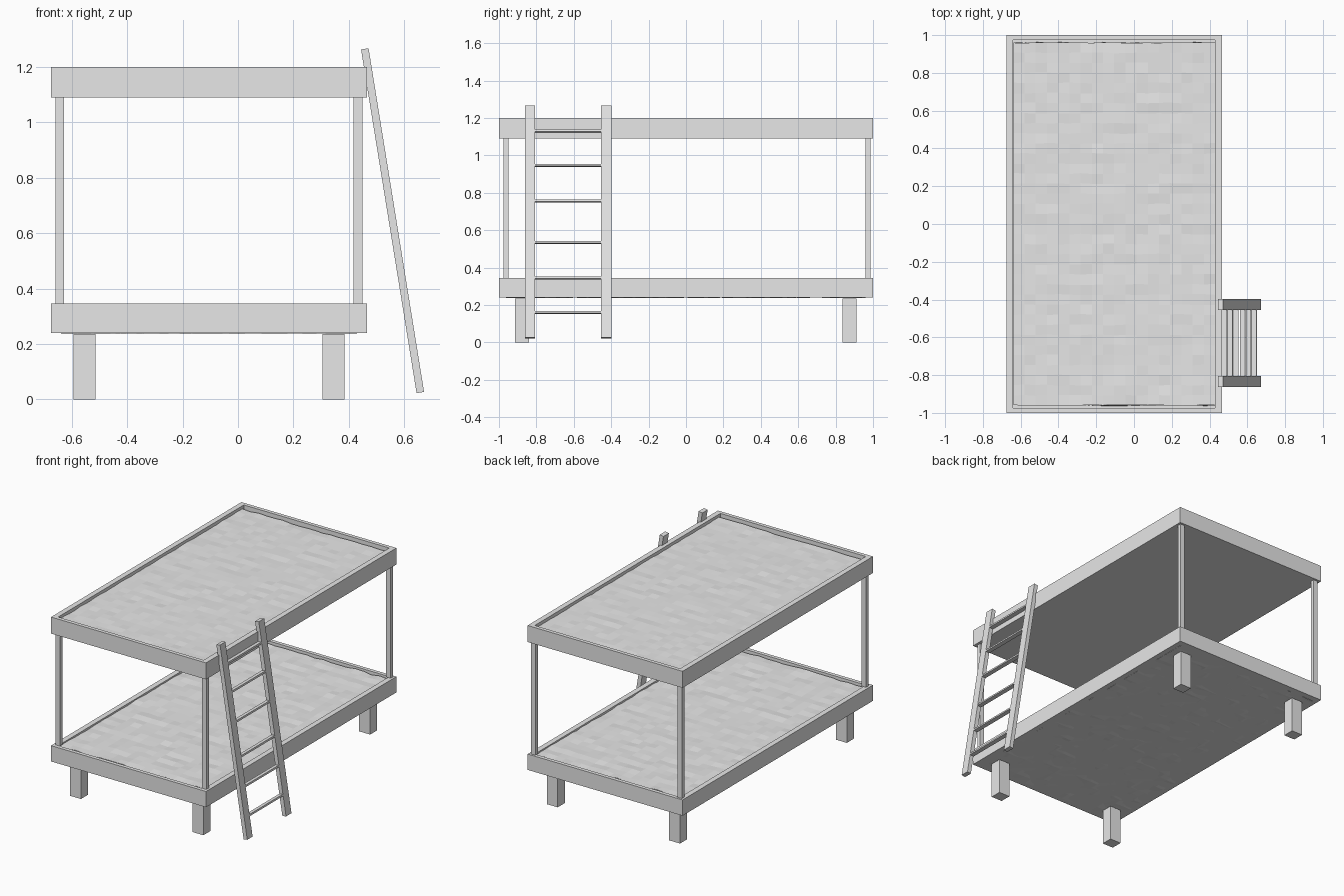
import bpy, bmesh, random
from mathutils import Matrix, Vector

random.seed(4)
cube = bpy.data.objects.get("Cube")
if cube:
    bpy.data.objects.remove(cube, do_unlink=True)

grey = bpy.data.materials.new("plain grey")
grey.use_nodes = True
colour = (0.8, 0.8, 0.8, 1)
grey.diffuse_color = colour
grey.node_tree.nodes["Principled BSDF"].inputs["Base Color"].default_value = colour


def finish(name, bm):
    bmesh.ops.recalc_face_normals(bm, faces=bm.faces)
    mesh = bpy.data.meshes.new(name)
    bm.to_mesh(mesh)
    bm.free()
    mesh.materials.append(grey)
    obj = bpy.data.objects.new(name, mesh)
    bpy.context.collection.objects.link(obj)
    return obj


def box_mesh(x0, x1, y0, y1, z0, z1):
    bm = bmesh.new()
    centre = Vector((x0 + x1, y0 + y1, z0 + z1)) / 2
    size = Matrix.Diagonal((x1 - x0, y1 - y0, z1 - z0, 1))
    bmesh.ops.create_cube(bm, size=1, matrix=Matrix.Translation(centre) @ size)
    return bm


def box(name, *bounds):
    return finish(name, box_mesh(*bounds))


MID = -0.105  # centre line of the bed, offset by the ladder


def bed_frame(name, z0, z1):
    """Shallow tray with a thin rim."""
    bm = box_mesh(MID - 0.57, MID + 0.57, -1, 1, z0, z1)
    top = max(bm.faces, key=lambda f: f.calc_center_median().z)
    bmesh.ops.inset_region(bm, faces=[top], thickness=0.03)
    for v in top.verts:
        v.co.x = MID + (0.535 if v.co.x > MID else -0.535)
        v.co.y = 0.975 if v.co.y > 0 else -0.975
    floor = bmesh.ops.extrude_face_region(bm, geom=[top])["geom"]
    bm.faces.remove(top)
    for v in floor:
        if isinstance(v, bmesh.types.BMVert):
            v.co.z = z0 + 0.01
    finish(name, bm)


def mattress(name, z0, z1, bump):
    """Slab cut into a grid and gently dented."""
    bm = box_mesh(MID - 0.534, MID + 0.534, -0.96, 0.96, z0, z1)
    for axis, cuts in ((0, 17), (1, 35)):
        edges = [e for e in bm.edges
                 if abs(e.verts[0].co[axis] - e.verts[1].co[axis]) > 0.5]
        bmesh.ops.subdivide_edges(bm, edges=edges, cuts=cuts, use_grid_fill=True)
    for v in bm.verts:
        v.co.z += random.uniform(-bump, bump)
        v.co.y += random.uniform(-bump, bump)
    finish(name, bm)


# Two bunks
bed_frame("lower_frame", 0.24, 0.345)
bed_frame("upper_frame", 1.09, 1.2)
mattress("lower_mattress", 0.241, 0.335, 0.004)
mattress("upper_mattress", 1.104, 1.18, 0.003)

# Legs and corner posts
for side, leg_x, post_x in (("right", -0.555, -0.644), ("left", 0.345, 0.434)):
    for end, leg_y, post_y in (("front", -0.877, -0.962), ("back", 0.875, 0.973)):
        box(f"{end}_{side}_leg", leg_x - 0.04, leg_x + 0.04,
            leg_y - 0.037, leg_y + 0.037, 0, 0.235)
        box(f"{end}_{side}_post", post_x - 0.016, post_x + 0.016,
            post_y - 0.013, post_y + 0.013, 0.345, 1.09)

# Leaning ladder: parts are made upright, then tilted about its foot
foot, head = Vector((0.6585, 0, 0.0243)), Vector((0.458, 0, 1.2655))
lean = head - foot
up = lean.normalized()
tilt = Vector((0, 0, 1)).rotation_difference(up).to_matrix().to_4x4()
place = Matrix.Translation(foot) @ tilt


def ladder_part(name, half_x, y0, y1, z0, z1):
    bm = box_mesh(-half_x, half_x, y0, y1, z0, z1)
    bmesh.ops.transform(bm, matrix=place, verts=bm.verts)
    finish(name, bm)


ladder_part("ladder_front_rail", 0.0137, -0.862, -0.806, 0, lean.length)
ladder_part("ladder_back_rail", 0.0137, -0.455, -0.398, 0, lean.length)
for i, height in enumerate((0.16, 0.345, 0.535, 0.757, 0.947, 1.13)):
    along = (height - foot.z) / up.z
    ladder_part(f"ladder_rung_{i + 1}", 0.0135, -0.806, -0.455,
                along - 0.006, along + 0.006)
